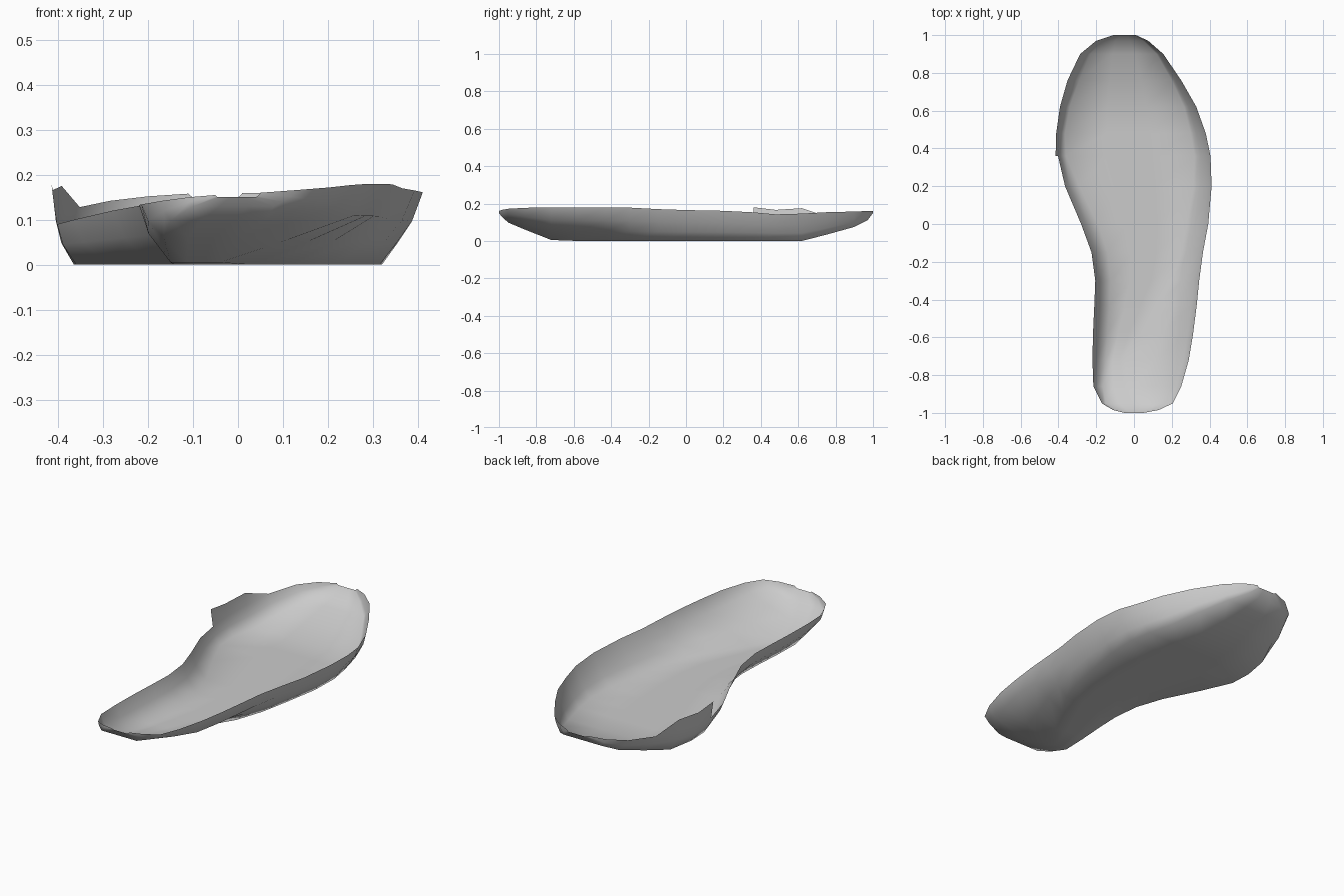
import bpy, bmesh, math

if "Cube" in bpy.data.objects:
    bpy.data.objects.remove(bpy.data.objects["Cube"])

# Stations from heel to toe: y, left rim x, z, right rim x, z
RIM = [
    (-1.00, -.05, .155, .05, .16), (-.985, -.11, .150, .13, .166), (-.95, -.17, .142, .205, .172),
    (-.86, -.215, .134, .25, .177), (-.72, -.22, .133, .29, .18), (-.58, -.217, .133, .313, .18),
    (-.43, -.21, .133, .332, .18), (-.30, -.205, .133, .345, .178), (-.15, -.225, .13, .365, .17),
    (0.0, -.28, .12, .393, .165), (.20, -.365, .10, .411, .161), (.36, -.402, .09, .405, .153),
    (.48, -.405, .097, .38, .142), (.62, -.385, .112, .33, .146), (.76, -.352, .128, .25, .154),
    (.90, -.285, .142, .155, .157), (.97, -.20, .152, .075, .16), (1.0, -.11, .158, .01, .16)]
# Floor at the same stations: left edge x, right edge x, z
FLOOR = [
    (-.045, .04, .15), (-.10, .08, .13), (-.15, .06, .098), (-.165, 0, .06), (-.15, -.04, .005),
    (-.14, .03, 0), (-.13, .12, 0), (-.125, .20, 0), (-.14, .25, 0), (-.19, .28, 0),
    (-.29, .315, 0), (-.36, .32, 0), (-.365, .30, 0), (-.34, .265, 0), (-.29, .20, .036),
    (-.23, .12, .075), (-.17, .05, .11), (-.10, 0, .15)]
# Side flap top edge: y -> (x, z)
FLAP = {.36: (-.415, .18), .48: (-.412, .166), .62: (-.392, .175), .76: (-.352, .128)}


def section(rim, floor):
    """Points across the dish from left rim to right rim."""
    y, xl, zl, xr, zr = rim
    fl, fr, zf = floor
    pts = [(xl, zl), (xl + .3 * (fl - xl), zf + .5 * (zl - zf)), (fl, zf)]
    pts += [(fl + (fr - fl) * t, zf) for t in (.33, .67)]
    pts += [(fr, zf)]
    # right wall: a slope up to a knee, then a steep rim
    knee = xr + .25 * min(.12, xr - fr) * -1
    kz = zf + .6 * (zr - zf)
    pts += [((fr + knee) / 2, zf + .48 * (kz - zf)), (knee, kz), (xr, zr)]
    return [(x, y, z) for x, z in pts]


def make_material(name, value):
    m = bpy.data.materials.new(name)
    m.diffuse_color = (value, value, value, 1)
    m.use_nodes = True
    m.node_tree.nodes["Principled BSDF"].inputs["Base Color"].default_value = m.diffuse_color
    return m


# Dish-shaped sole, lofted through the stations
bm = bmesh.new()
rows = [[bm.verts.new(p) for p in section(r, f)] for r, f in zip(RIM, FLOOR)]
for a, b in zip(rows, rows[1:]):
    for i in range(len(a) - 1):
        bm.faces.new((a[i], a[i + 1], b[i + 1], b[i]))

# Raised flap on the left rim
prev = None
for r, row in zip(RIM, rows):
    if r[0] in FLAP:
        x, z = FLAP[r[0]]
        top = row[0] if r[0] == .76 else bm.verts.new((x, r[0], z))
        if prev:
            base, ptop = prev
            loop = [ptop, base, row[0]] + ([top] if top is not row[0] else [])
            bm.faces.new(loop)
        prev = (row[0], top)

me = bpy.data.meshes.new("sole_shell")
bm.to_mesh(me)
bm.free()
sole = bpy.data.objects.new("sole_shell", me)
bpy.context.collection.objects.link(sole)
me.materials.append(make_material("light_grey", .6))

bpy.context.view_layer.objects.active = sole
sole.select_set(True)
bpy.ops.object.shade_smooth_by_angle(angle=math.radians(60))
